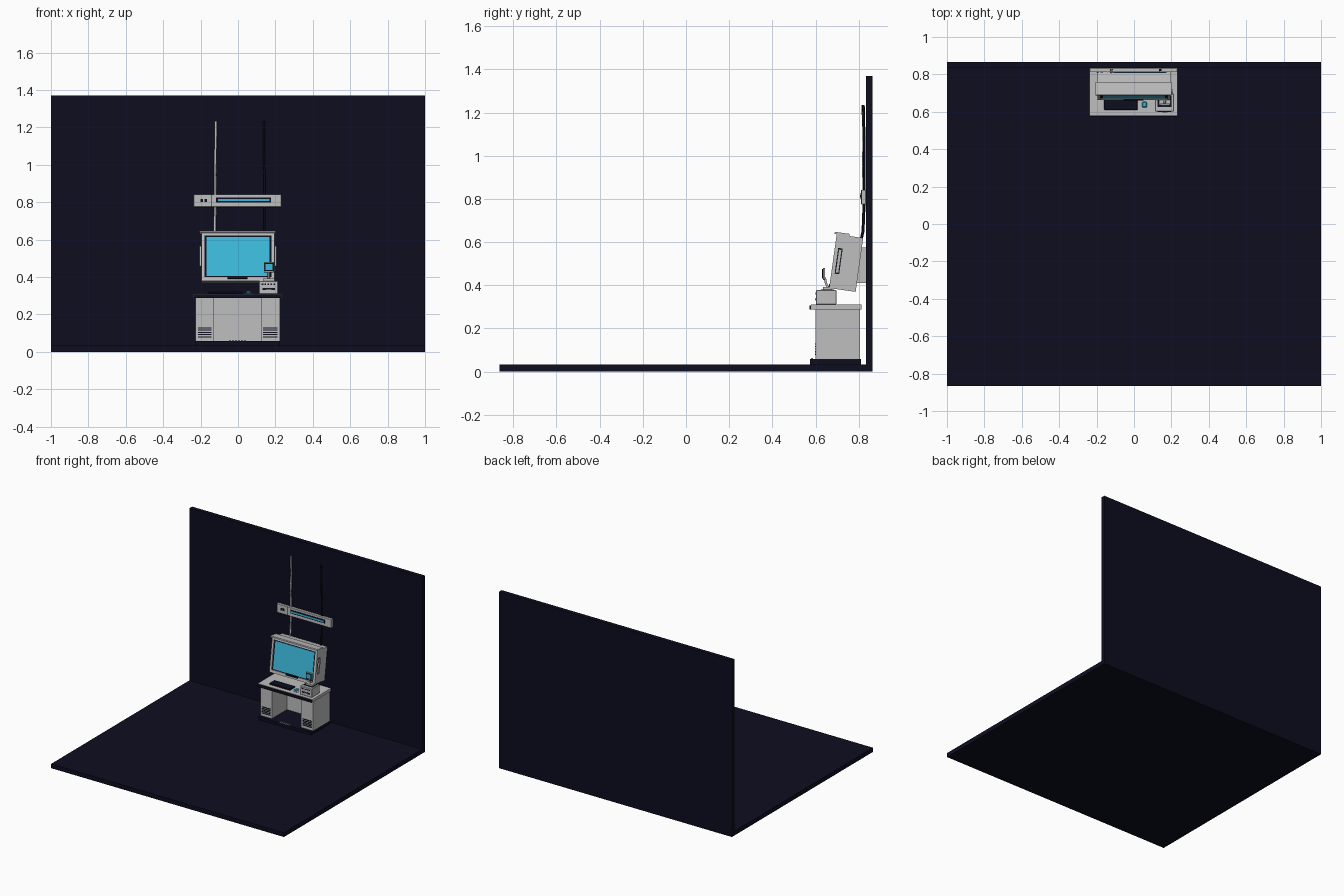
import bpy, bmesh, math
from mathutils import Matrix, Vector

if "Cube" in bpy.data.objects:
    bpy.data.objects.remove(bpy.data.objects["Cube"], do_unlink=True)


def material(name, r, g, b):
    m = bpy.data.materials.new(name)
    m.use_nodes = True
    m.diffuse_color = (r, g, b, 1)
    m.node_tree.nodes["Principled BSDF"].inputs["Base Color"].default_value = (r, g, b, 1)
    return m


GREY = material("light grey", 0.52, 0.52, 0.52)
NAVY = material("midnight navy", 0.004, 0.004, 0.014)
TEAL = material("screen cyan", 0.045, 0.5, 0.72)


def box(name, x, y, z, mat, frame=None, bevel=0):
    """Box spanning the (min, max) pairs x, y, z, optionally placed in a tilted frame."""
    bm = bmesh.new()
    bmesh.ops.create_cube(bm, size=1)
    centre = Vector([(a + b) / 2 for a, b in (x, y, z)])
    size = [b - a for a, b in (x, y, z)]
    bmesh.ops.transform(bm, verts=bm.verts,
                        matrix=Matrix.Translation(centre) @ Matrix.Diagonal(size + [1]))
    if bevel:
        bmesh.ops.bevel(bm, geom=bm.edges[:], offset=bevel, segments=1, affect='EDGES')
    if frame:
        bm.transform(frame)
    mesh = bpy.data.meshes.new(name)
    bm.to_mesh(mesh)
    bm.free()
    mesh.materials.append(mat)
    ob = bpy.data.objects.new(name, mesh)
    bpy.context.collection.objects.link(ob)
    return ob


def cable(name, points, radius, mat):
    curve = bpy.data.curves.new(name, 'CURVE')
    curve.dimensions = '3D'
    curve.bevel_depth = radius
    curve.bevel_resolution = 1
    curve.use_fill_caps = True
    spline = curve.splines.new('POLY')
    spline.points.add(len(points) - 1)
    for p, co in zip(spline.points, points):
        p.co = (*co, 1)
    curve.materials.append(mat)
    ob = bpy.data.objects.new(name, curve)
    bpy.context.collection.objects.link(ob)


# Room
box("floor", (-1, 1), (-0.865, 0.865), (0, 0.033), NAVY)
box("back_wall", (-1, 1), (0.833, 0.865), (0.033, 1.37), NAVY)

# Desk: plinth, two pedestals, back panel, worktop with dark front trim
box("desk_plinth", (-0.228, 0.224), (0.575, 0.81), (0.033, 0.057), NAVY)
for side, x0, x1 in (("right", -0.228, -0.13), ("left", 0.122, 0.224)):
    box(side + "_pedestal", (x0, x1), (0.6, 0.806), (0.057, 0.287), GREY)
    for i in range(5):
        z = 0.077 + i * 0.012
        box(f"{side}_vent_{i}", (x0 + 0.013, x1 - 0.013), (0.597, 0.602), (z, z + 0.006), NAVY)
box("desk_back_panel", (-0.13, 0.122), (0.785, 0.806), (0.057, 0.287), GREY)
box("worktop", (-0.237, 0.232), (0.58, 0.812), (0.287, 0.31), GREY)
box("worktop_trim", (-0.235, 0.23), (0.572, 0.581), (0.287, 0.307), NAVY)
for i in range(6):
    x = -0.048 + i * 0.016
    box(f"plinth_stud_{i}", (x, x + 0.01), (0.578, 0.588), (0.056, 0.063), GREY)

# Keyboard and mouse
box("keyboard", (-0.16, 0.02), (0.61, 0.675), (0.31, 0.322), NAVY, bevel=0.003)
box("mouse_pad", (0.035, 0.08), (0.615, 0.67), (0.309, 0.312), GREY)
box("mouse", (0.043, 0.07), (0.622, 0.654), (0.311, 0.324), TEAL, bevel=0.005)

# Desk unit with slots and a small display on an arm
box("desk_unit", (0.113, 0.213), (0.602, 0.697), (0.31, 0.378), GREY, bevel=0.003)
box("unit_slot", (0.13, 0.197), (0.599, 0.604), (0.33, 0.34), NAVY)
box("unit_slot_handle", (0.15, 0.178), (0.597, 0.602), (0.333, 0.337), GREY)
for i in range(5):
    x = 0.126 + i * 0.016
    box(f"unit_key_{i}", (x, x + 0.009), (0.599, 0.604), (0.358, 0.365), NAVY)
box("unit_top_inset", (0.125, 0.2), (0.625, 0.685), (0.377, 0.38), NAVY)
box("display_foot", (0.135, 0.195), (0.635, 0.677), (0.378, 0.392), GREY)
cable("display_arm", [(0.165, 0.66, 0.385), (0.165, 0.648, 0.41), (0.165, 0.643, 0.435)],
      0.006, GREY)
box("small_display", (0.138, 0.193), (0.634, 0.645), (0.425, 0.48), GREY, bevel=0.002)
box("small_display_frame", (0.142, 0.189), (0.631, 0.635), (0.432, 0.475), NAVY)
box("small_display_screen", (0.147, 0.184), (0.629, 0.632), (0.437, 0.47), TEAL)

# Tilted monitor, built in its own frame with the lower front edge at the origin
T = Matrix.Translation((0, 0.667, 0.386)) @ Matrix.Rotation(math.radians(-8), 4, 'X')
box("monitor_body", (-0.195, 0.195), (0.008, 0.12), (0, 0.252), GREY, T)
for name, x, z in (("bezel_bottom", (-0.195, 0.195), (-0.008, 0.014)),
                   ("bezel_top", (-0.195, 0.195), (0.238, 0.252)),
                   ("bezel_right", (-0.195, -0.178), (0.014, 0.238)),
                   ("bezel_left", (0.178, 0.195), (0.014, 0.238))):
    box(name, x, (-0.004, 0.01), z, GREY, T)
box("screen_surround", (-0.178, 0.178), (0.003, 0.009), (0.014, 0.238), NAVY, T)
box("screen", (-0.168, 0.168), (0, 0.005), (0.02, 0.23), TEAL, T)
box("monitor_control_strip", (-0.055, 0.052), (-0.007, 0), (0.004, 0.018), NAVY, T)
box("monitor_hood", (-0.205, 0.2), (-0.014, 0.055), (0.252, 0.262), GREY, T)
for side, s in (("right", -1), ("left", 1)):
    x = sorted((s * 0.194, s * 0.205))
    box(side + "_monitor_side_panel", x, (0.015, 0.03), (0.075, 0.185), GREY, T)
    x = sorted((s * 0.194, s * 0.197))
    box(side + "_monitor_side_slot", x, (0.012, 0.033), (0.07, 0.19), NAVY, T)
box("monitor_wall_mount", (-0.11, 0.11), (0.785, 0.835), (0.41, 0.575), GREY)

# Wall light bar with a cyan strip
box("wall_bar", (-0.237, 0.232), (0.812, 0.834), (0.774, 0.842), GREY, bevel=0.002)
box("wall_bar_seam", (-0.142, -0.138), (0.81, 0.813), (0.775, 0.841), NAVY)
box("wall_bar_slot", (-0.117, 0.177), (0.809, 0.813), (0.799, 0.826), NAVY)
box("wall_bar_strip", (-0.108, 0.168), (0.807, 0.811), (0.806, 0.818), TEAL)
for i in range(2):
    x = -0.2 + i * 0.02
    box(f"wall_bar_button_{i}", (x, x + 0.013), (0.809, 0.813), (0.8, 0.818), NAVY)

# Cables running up the wall
cable("grey_cable", [(-0.118, 0.819, 1.235), (-0.12, 0.825, 1.1), (-0.123, 0.822, 0.95),
                     (-0.122, 0.826, 0.8), (-0.124, 0.82, 0.65), (-0.12, 0.8, 0.56)], 0.007, GREY)
cable("dark_cable", [(0.138, 0.822, 1.235), (0.14, 0.826, 1.0), (0.143, 0.826, 0.8),
                     (0.143, 0.82, 0.65), (0.14, 0.8, 0.56)], 0.006, NAVY)
